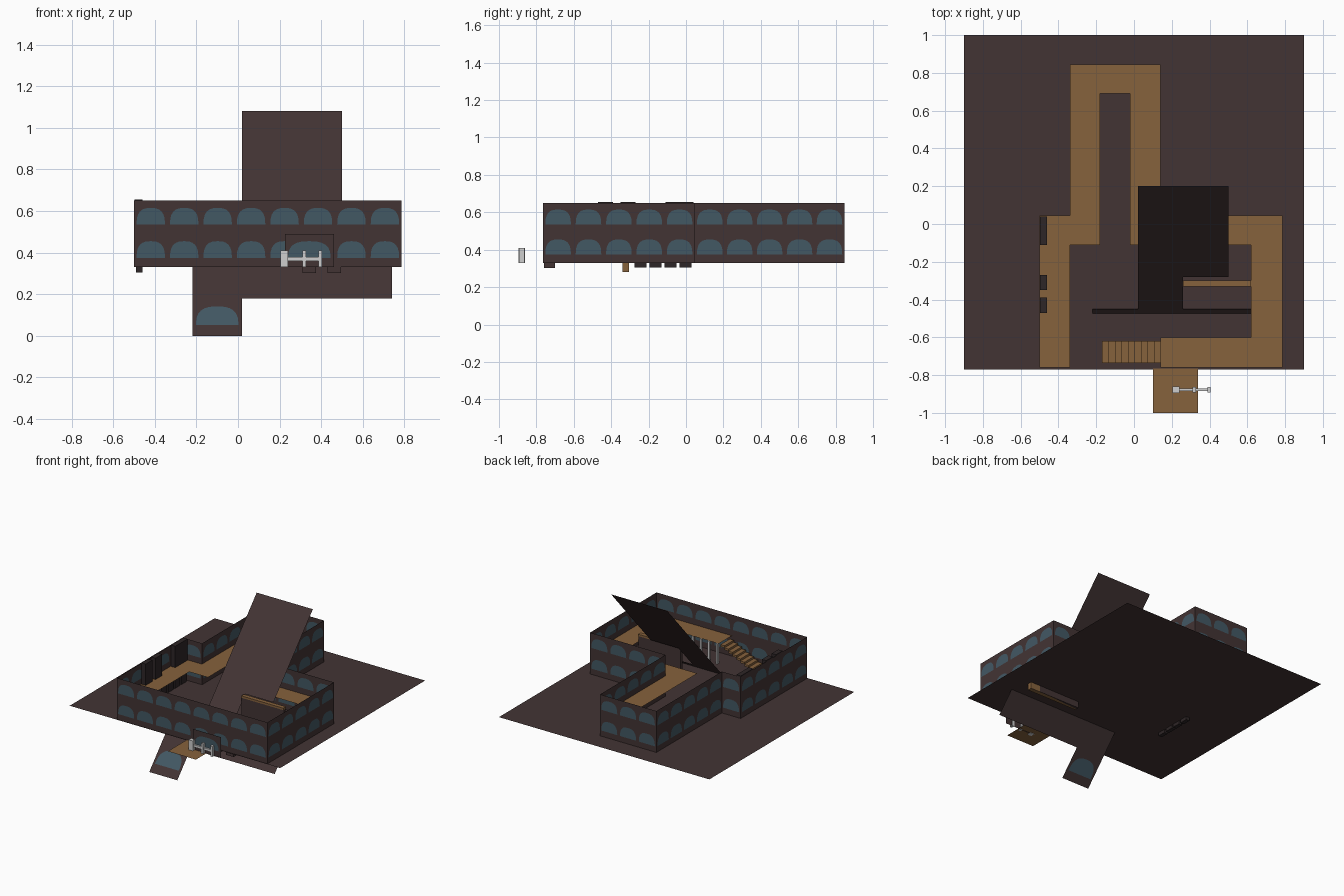
import bpy, bmesh, math
from mathutils import Vector

if "Cube" in bpy.data.objects:
    bpy.data.objects.remove(bpy.data.objects["Cube"])


def material(name, rgb):
    m = bpy.data.materials.new(name)
    m.diffuse_color = (*rgb, 1)
    m.use_nodes = True
    m.node_tree.nodes["Principled BSDF"].inputs["Base Color"].default_value = m.diffuse_color
    return m


BROWN = material("dark brown", (0.055, 0.034, 0.034))
BLUE = material("slate blue", (0.055, 0.098, 0.127))
TAN = material("tan wood", (0.24, 0.122, 0.046))
GREY = material("light grey", (0.62, 0.62, 0.62))
BLACK = material("blackish wood", (0.027, 0.019, 0.02))


def mesh_object(name, polys, mats):
    """polys: list of (points, material index)"""
    bm = bmesh.new()
    for pts, mi in polys:
        f = bm.faces.new([bm.verts.new(p) for p in pts])
        f.material_index = mi
    me = bpy.data.meshes.new(name)
    bm.to_mesh(me)
    bm.free()
    for m in mats:
        me.materials.append(m)
    ob = bpy.data.objects.new(name, me)
    bpy.context.collection.objects.link(ob)
    return ob


def box_polys(x0, x1, y0, y1, z0, z1, mi=0):
    def p(i, j, k):
        return ((x0, x1)[i], (y0, y1)[j], (z0, z1)[k])
    quads = [((0, 0, 0), (0, 1, 0), (1, 1, 0), (1, 0, 0)), ((0, 0, 1), (1, 0, 1), (1, 1, 1), (0, 1, 1)),
             ((0, 0, 0), (1, 0, 0), (1, 0, 1), (0, 0, 1)), ((1, 1, 0), (0, 1, 0), (0, 1, 1), (1, 1, 1)),
             ((0, 1, 0), (0, 0, 0), (0, 0, 1), (0, 1, 1)), ((1, 0, 0), (1, 1, 0), (1, 1, 1), (1, 0, 1))]
    return [([p(*c) for c in q], mi) for q in quads]


def boxes(name, specs, mat):
    return mesh_object(name, [q for s in specs for q in box_polys(*s)], [mat])


def sheet(name, rects, z, mat):
    return mesh_object(name, [([(a, c, z), (b, c, z), (b, d, z), (a, d, z)], 0)
                              for a, b, c, d in rects], [mat])


def hump(o, u, v, w, h):
    """flat-bottomed arch on both sides of a panel"""
    n = u.cross(v).normalized() * 0.002
    pts = [o + u * (w / 2 * math.copysign(abs(math.cos(a)) ** 0.75, math.cos(a)))
           + v * (h * math.sin(a) ** 0.75)
           for a in [math.pi * i / 12 for i in range(12)]]
    pts.append(o - u * (w / 2))
    return [([p + n for p in pts], 1), ([p - n for p in reversed(pts)], 1)]


Z0, Z1, T = 0.33, 0.65, 0.16


def wall(name, a, b):
    """papered wall from a to b, two rows of arches"""
    a, b = Vector((*a, Z0)), Vector((*b, Z0))
    up, u = Vector((0, 0, 1)), (b - a).normalized()
    length = (b - a).length
    n = max(1, round(length / T))
    polys = [([a, b, b + up * (Z1 - Z0), a + up * (Z1 - Z0)], 0)]
    for i in range(n):
        for r in range(2):
            o = a + u * (length * (i + 0.5) / n) + up * (r * T + 0.045)
            polys += hump(o, u, up, 0.137, 0.08)
    mesh_object(name, polys, [BROWN, BLUE])


# base floor and entrance floor
sheet("base_floor", [(-0.9, 0.9, -0.77, 1.0)], Z0, BROWN)
sheet("entrance_floor", [(0.1, 0.34, -1.0, -0.765)], Z0 + 0.003, TAN)

# walls around the room and its rear alcove
corners = [(-0.5, -0.765), (0.787, -0.765), (0.787, 0.047), (0.142, 0.047),
           (0.142, 0.847), (-0.34, 0.847), (-0.34, 0.047), (-0.5, 0.047)]
for i, c in enumerate(corners):
    wall(f"wall_{i}", c, corners[(i + 1) % len(corners)])

# balcony along the walls
B = 0.49
sheet("balcony", [(-0.5, -0.34, -0.76, 0.045), (-0.34, -0.18, -0.11, 0.845),
                  (-0.18, -0.02, 0.69, 0.845), (-0.02, 0.14, -0.11, 0.845),
                  (0.14, 0.62, -0.11, 0.045), (0.62, 0.785, -0.76, 0.045),
                  (0.14, 0.62, -0.76, -0.6)], B, TAN)

# stairs up to the balcony
N = 9
w = 0.31 / N
boxes("stairs", [(-0.17 + i * w, -0.17 + (i + 1) * w, -0.735, -0.62,
                  Z0 + 0.145 * i / N, Z0 + 0.145 * (i + 1) / N) for i in range(N)], TAN)

# big sloping panel cutting through the floor
U, V = Vector((1, 0, 0)), Vector((0, 0.669, 0.745))
O = Vector((0, -0.77, 0))
outline = [(-0.22, 0), (0.02, 0), (0.02, 0.241), (0.74, 0.241), (0.74, 0.478), (0.26, 0.478),
           (0.26, 0.73), (0.5, 0.73), (0.5, 1.45), (0.02, 1.45), (0.02, 0.478), (-0.22, 0.478)]
mesh_object("sloping_panel", [([O + U * x + V * t for x, t in outline], 0)]
            + hump(O + U * -0.1 + V * 0.068, U, V, 0.205, 0.12), [BROWN, BLUE])

# entrance panel
mesh_object("entrance_panel", [([(0.225, -0.87, Z0), (0.462, -0.87, Z0),
                                 (0.462, -0.87, 0.49), (0.225, -0.87, 0.49)], 0)]
            + hump(Vector((0.343, -0.87, 0.375)), U, Vector((0, 0, 1)), 0.205, 0.08), [BROWN, BLUE])

# grey rail in front of the entrance
boxes("entrance_rail", [(0.205, 0.24, -0.895, -0.86, Z0, 0.41), (0.24, 0.4, -0.885, -0.872, 0.36, 0.378),
                        (0.31, 0.327, -0.892, -0.864, Z0, 0.41), (0.388, 0.405, -0.892, -0.864, Z0, 0.41)], GREY)

# small dark feet under the entrance
boxes("entrance_feet", [(x, x + 0.065, -0.76, -0.7, 0.303, Z0) for x in (0.31, 0.43)], BROWN)

# counter with wooden top
boxes("counter_body", [(0.26, 0.62, -0.326, -0.304, 0.28, 0.535)], BROWN)
boxes("counter_top", [(0.26, 0.62, -0.332, -0.3, 0.535, 0.55)], TAN)
boxes("counter_foot", [(0.26, 0.7, -0.34, -0.305, 0.28, Z0)], TAN)

# bookcases on the left wall, upper and lower floors
boxes("upper_bookcases", [(-0.497, -0.46, a, b, B, 0.655) for a, b in
                          ((-0.11, 0.04), (-0.35, -0.27), (-0.47, -0.39))], BLACK)
boxes("lower_bookcases", [(-0.49, -0.46, -0.275 + i * 0.08, -0.21 + i * 0.08, 0.305, 0.47)
                          for i in range(4)], BLACK)

# grey posts under the front balcony
boxes("balcony_posts", [(x, x + 0.015, -0.615, -0.6, Z0, B - 0.005)
                        for x in (0.15, 0.22, 0.29, 0.36)], GREY)
